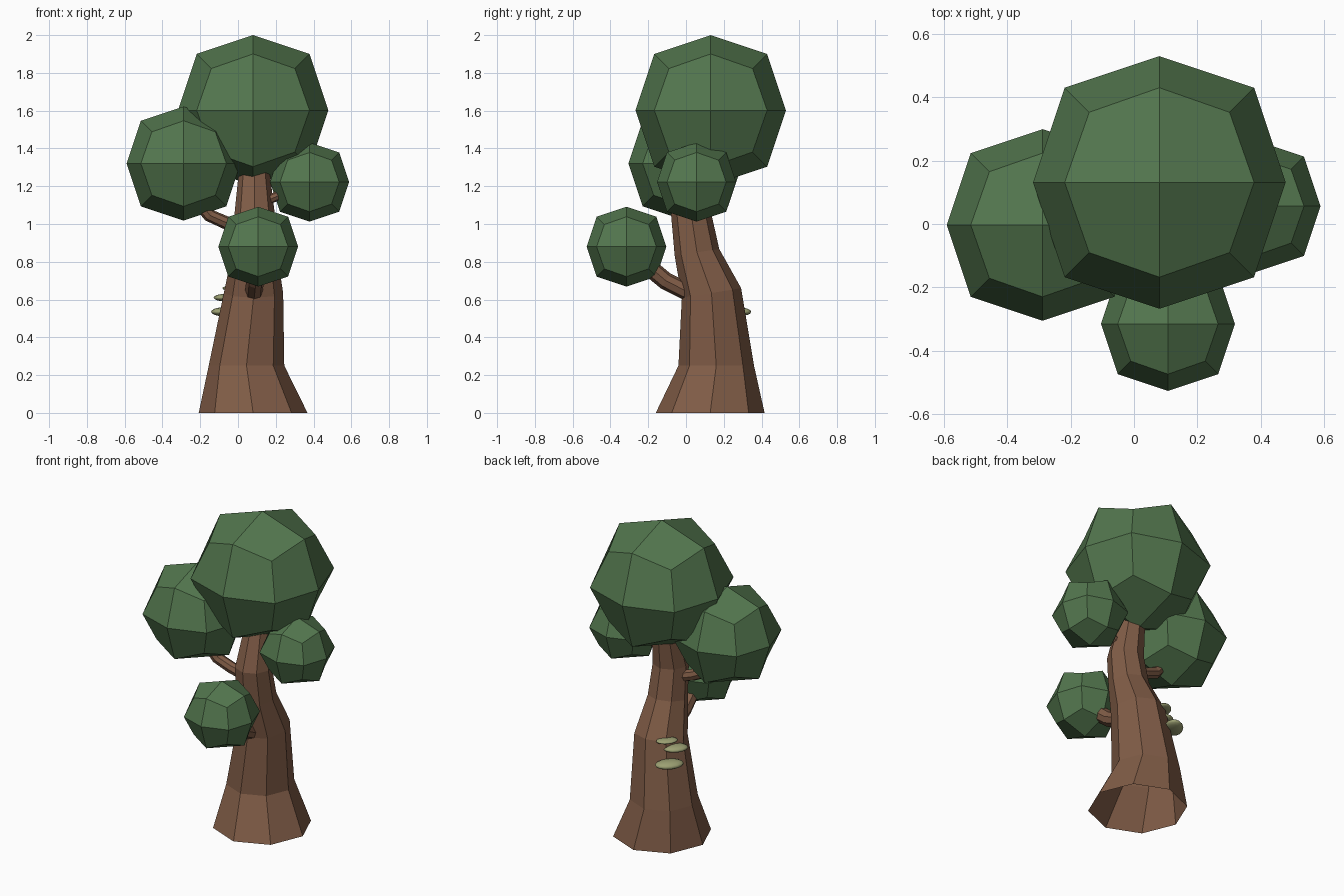
import bpy, bmesh, math
from mathutils import Vector, Matrix

if "Cube" in bpy.data.objects:
    bpy.data.objects.remove(bpy.data.objects["Cube"])


def material(name, rgb):
    m = bpy.data.materials.new(name)
    m.diffuse_color = (*rgb, 1)
    m.use_nodes = True
    m.node_tree.nodes["Principled BSDF"].inputs["Base Color"].default_value = m.diffuse_color
    return m


BARK = material("bark brown", (0.216, 0.107, 0.062))
LEAF = material("leaf green", (0.085, 0.18, 0.075))
FUNGUS = material("fungus olive", (0.33, 0.35, 0.17))


def finish(name, bm, mat):
    bmesh.ops.recalc_face_normals(bm, faces=bm.faces)
    me = bpy.data.meshes.new(name)
    bm.to_mesh(me)
    bm.free()
    me.materials.append(mat)
    ob = bpy.data.objects.new(name, me)
    bpy.context.collection.objects.link(ob)
    return ob


def bridge(bm, rings):
    for a, b in zip(rings, rings[1:]):
        n = len(a)
        for i in range(n):
            bm.faces.new((a[i], a[(i + 1) % n], b[(i + 1) % n], b[i]))


# Trunk: leaning eight-sided rings (x, y, z, radius, back-to-front tilt), open at the base
bm = bmesh.new()
rings = []
for x, y, z, r, tilt in [(0.08, 0.128, 0.0, 0.288, 0), (0.045, 0.16, 0.25, 0.2, 0),
                         (0.082, 0.135, 0.635, 0.157, 0.16), (0.088, 0.058, 0.85, 0.118, 0.15),
                         (0.088, 0.028, 1.05, 0.107, 0), (0.085, 0.1, 1.38, 0.07, 0)]:
    ring = []
    for i in range(8):
        a = i * math.pi / 4
        dx, dy = r * math.cos(a), r * math.sin(a)
        ring.append(bm.verts.new((x + dx, y + dy, z + tilt * dy)))
    rings.append(ring)
bridge(bm, rings)
bm.faces.new(rings[-1])
finish("trunk", bm, BARK)


# Branches: eight-sided tubes along short bent paths
def branch(name, path, radius):
    bm = bmesh.new()
    pts = [Vector(p) for p in path]
    rings = []
    for k, p in enumerate(pts):
        d = (pts[min(k + 1, len(pts) - 1)] - pts[max(k - 1, 0)]).normalized()
        u = d.cross(Vector((0, 0, 1))).normalized()
        v = u.cross(d)
        rings.append([bm.verts.new(p + radius * (math.cos(i * math.pi / 4) * u + math.sin(i * math.pi / 4) * v))
                      for i in range(8)])
    bridge(bm, rings)
    bm.faces.new(rings[0])
    bm.faces.new(rings[-1])
    finish(name, bm, BARK)


branch("left_branch", [(0.06, 0.03, 0.97), (-0.06, 0.02, 1.005), (-0.15, 0.01, 1.045), (-0.28, 0, 1.2)], 0.035)
branch("front_branch", [(0.085, 0.06, 0.62), (0.085, -0.01, 0.65), (0.09, -0.11, 0.70),
                        (0.095, -0.17, 0.75), (0.105, -0.27, 0.85)], 0.047)
branch("right_branch", [(0.1, 0.03, 1.1), (0.2, 0.04, 1.145), (0.36, 0.055, 1.22)], 0.025)


# Leaf clumps: cube split once and rounded, 24 flat faces
def clump(name, centre, r):
    bm = bmesh.new()
    bmesh.ops.create_cube(bm, size=2)
    bmesh.ops.subdivide_edges(bm, edges=bm.edges[:], cuts=1, use_grid_fill=True)
    scale = {1: 1.0, 2: 0.75, 3: 5 / 9}
    for v in bm.verts:
        n = sum(abs(c) > 0.5 for c in v.co)
        v.co = v.co * scale[n] * r + Vector(centre)
    finish(name, bm, LEAF)


clump("crown_leaves", (0.08, 0.131, 1.602), 0.398)
clump("left_leaves", (-0.288, -0.003, 1.32), 0.302)
clump("right_leaves", (0.379, 0.056, 1.222), 0.209)
clump("front_leaves", (0.107, -0.315, 0.88), 0.211)

# Shelf fungi: flat smooth lenses on the back left of the trunk
for k, (x, y, z, w, d, h) in enumerate([(-0.073, 0.272, 0.535, 0.086, 0.055, 0.024),
                                        (-0.068, 0.2, 0.61, 0.074, 0.05, 0.02),
                                        (-0.03, 0.235, 0.66, 0.065, 0.042, 0.014)]):
    bm = bmesh.new()
    bmesh.ops.create_uvsphere(bm, u_segments=14, v_segments=8, radius=1)
    bm.transform(Matrix.Translation((x, y, z)) @ Matrix.Rotation(math.radians(50), 4, 'Z')
                 @ Matrix.Diagonal((w, d, h, 1)))
    for f in bm.faces:
        f.smooth = True
    finish(f"shelf_fungus_{k + 1}", bm, FUNGUS)
